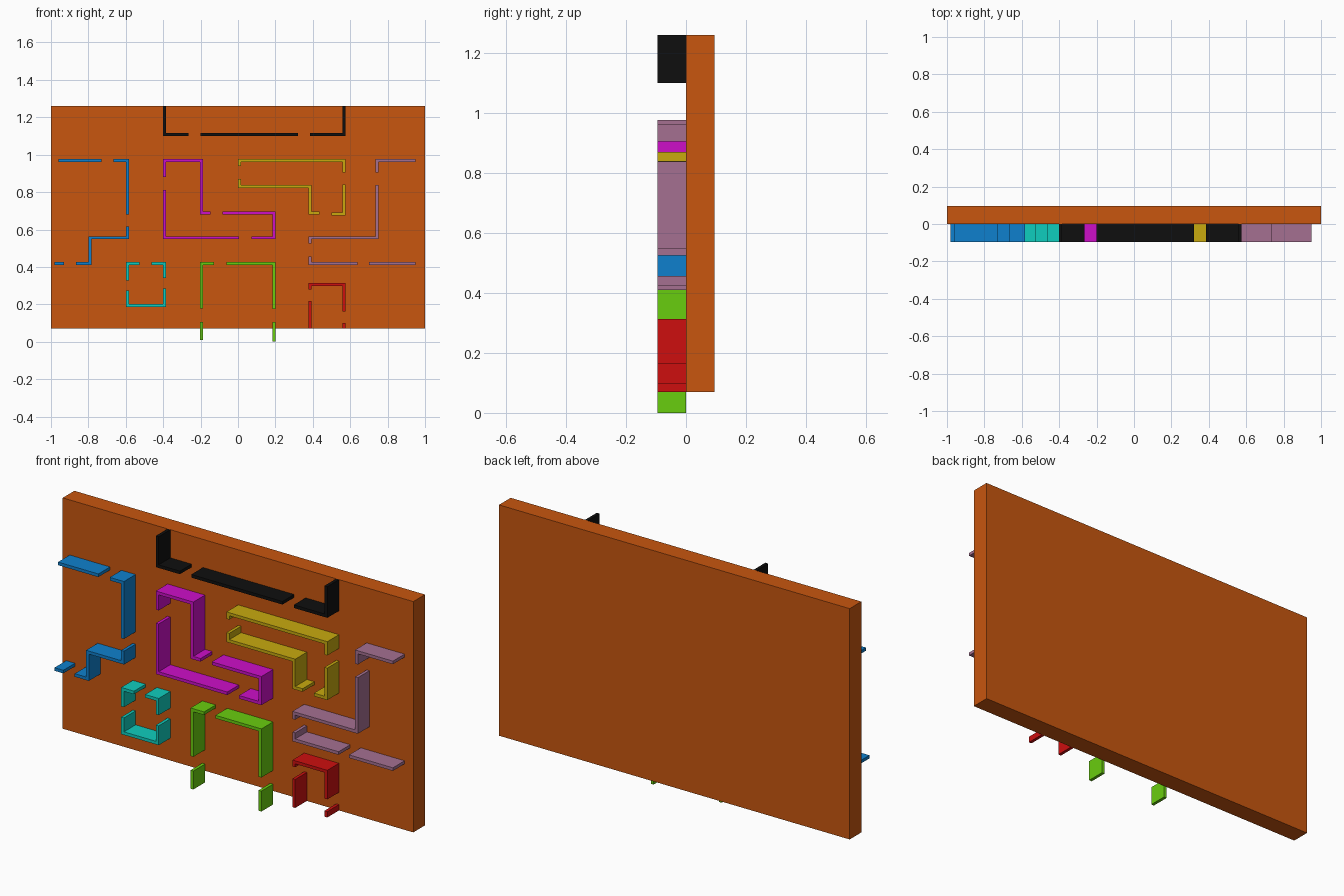
import bpy, bmesh
from mathutils import Vector

if "Cube" in bpy.data.objects:
    bpy.data.objects.remove(bpy.data.objects["Cube"])

DEPTH = 0.095     # depth of both board and rails
HALF = 0.008      # half thickness of a rail

# shared grid lines
A, B, C, D, E, F, G, H = -0.592, -0.394, -0.196, 0.009, 0.192, 0.385, 0.568, 0.742
R1, R2, R3, R4, R5, R6, R7 = 0.968, 0.829, 0.688, 0.556, 0.418, 0.305, 0.193


def linear(c):
    return c / 12.92 if c < 0.04 else ((c + 0.055) / 1.055) ** 2.4


def finish(name, bm, rgb):
    bmesh.ops.recalc_face_normals(bm, faces=bm.faces)
    mesh = bpy.data.meshes.new(name)
    bm.to_mesh(mesh)
    bm.free()
    mat = bpy.data.materials.new(name + "_colour")
    mat.diffuse_color = (*[linear(c / 255) for c in rgb], 1)
    mat.use_nodes = True
    mat.node_tree.nodes["Principled BSDF"].inputs["Base Color"].default_value = mat.diffuse_color
    mesh.materials.append(mat)
    bpy.context.collection.objects.link(bpy.data.objects.new(name, mesh))


def add_strip(bm, path):
    """Mitred strip along a right-angled x/z path, standing off the board."""
    pts = [Vector(p) for p in path]
    dirs = [(b - a).normalized() for a, b in zip(pts, pts[1:])]
    norms = [Vector((-d.y, d.x)) for d in dirs]
    left, right = [], []
    for i, p in enumerate(pts):
        n = norms[0] if i == 0 else norms[-1] if i == len(dirs) else norms[i - 1] + norms[i]
        left.append(p + n * HALF)
        right.append(p - n * HALF)
    rings = [[bm.verts.new((q.x, y, q.y)) for q, y in
              ((l, -DEPTH), (l, 0), (r, 0), (r, -DEPTH))] for l, r in zip(left, right)]
    for a, b in zip(rings, rings[1:]):
        for k in range(4):
            bm.faces.new((a[k], a[k - 1], b[k - 1], b[k]))
    bm.faces.new(rings[0])
    bm.faces.new(rings[-1])


def rail(name, rgb, *paths):
    bm = bmesh.new()
    for path in paths:
        add_strip(bm, path)
    finish(name, bm, rgb)


# back board
bm = bmesh.new()
bmesh.ops.create_cube(bm, size=1)
for v in bm.verts:
    v.co = (v.co.x * 2, (v.co.y + 0.5) * DEPTH, 0.665 + v.co.z * 1.19)
finish("back_board", bm, (200, 86, 15))

# top tray, open upwards
rail("black_rail", (15, 15, 15),
     [(B, 1.26), (B, 1.107), (-0.265, 1.107)],
     [(-0.2, 1.107), (0.32, 1.107)],
     [(0.385, 1.107), (G, 1.107), (G, 1.26)])

# stepped outline at the left
rail("blue_rail", (15, 128, 205),
     [(-0.96, R1), (-0.73, R1)],
     [(-0.665, R1), (A, R1), (A, 0.68)],
     [(A, 0.617), (A, R4), (-0.792, R4), (-0.792, R5), (-0.865, R5)],
     [(-0.93, R5), (-0.98, R5)])

# L-shaped outline
rail("magenta_rail", (205, 15, 200),
     [(B, 0.88), (B, R1), (C, R1), (C, R3), (-0.147, R3)],
     [(-0.083, R3), (E, R3), (E, R4), (0.072, R4)],
     [(0.005, R4), (B, R4), (B, 0.81)])

# inverted L outline
rail("yellow_rail", (200, 170, 15),
     [(D, 0.94), (D, R1), (G, R1), (G, 0.905)],
     [(G, 0.84), (G, 0.683), (0.5, 0.683)],
     [(0.435, R3), (F, R3), (F, R2), (D, R2), (D, 0.87)])

# stepped outline at the right
rail("mauve_rail", (165, 112, 145),
     [(0.95, R1), (H, R1), (H, 0.905)],
     [(H, 0.837), (H, R4), (F, R4), (F, 0.525)],
     [(F, 0.457), (F, R5), (0.64, R5)],
     [(0.70, R5), (0.95, R5)])

# small square outline
rail("cyan_rail", (15, 205, 190),
     [(-0.527, R5), (A, R5), (A, 0.328)],
     [(-0.463, R5), (B, R5), (B, 0.34)],
     [(A, 0.273), (A, R7), (B, R7), (B, 0.285)])

# tall arch reaching below the board
rail("green_rail", (105, 205, 15),
     [(-0.127, R5), (C, R5), (C, 0.178)],
     [(-0.062, R5), (E, R5), (E, 0.175)],
     [(C, 0.105), (C, 0.01)],
     [(E, 0.105), (E, 0.0)])

# small arch at lower right
rail("red_rail", (205, 15, 15),
     [(F, 0.28), (F, R6), (G, R6), (G, 0.163)],
     [(F, 0.217), (F, 0.07)],
     [(G, 0.1), (G, 0.07)])
